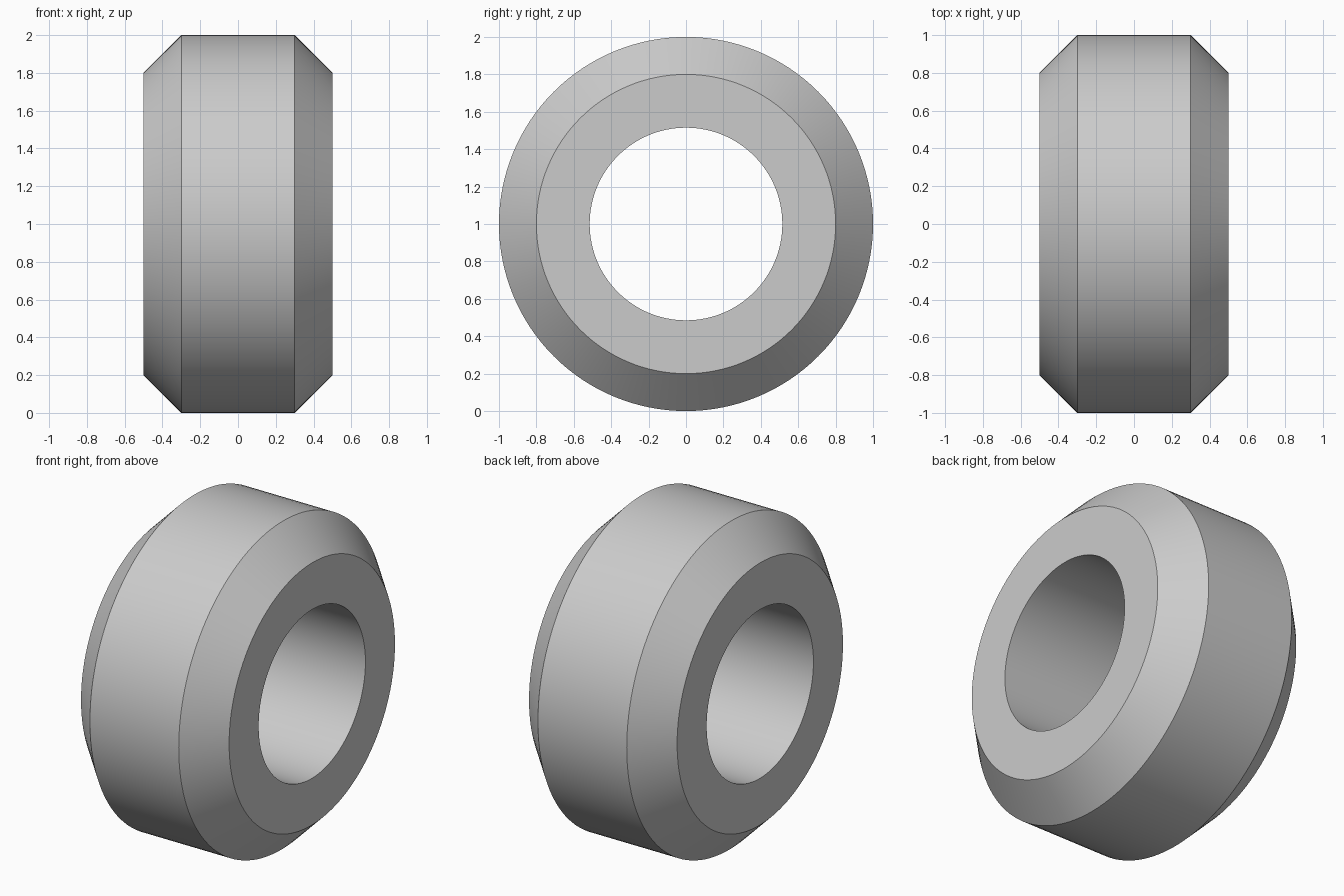
import bpy
import bmesh
import math
from mathutils import Matrix, Vector

# Remove the default cube only
cube = bpy.data.objects.get("Cube")
if cube:
    bpy.data.objects.remove(cube, do_unlink=True)

SEGMENTS = 128
OUTER, SHOULDER, BORE = 1.0, 0.8, 0.515
HALF_WIDTH, HALF_TREAD = 0.5, 0.3

# Plain grey material
grey = bpy.data.materials.new("light grey")
grey.use_nodes = True
colour = (0.6, 0.6, 0.6, 1.0)
grey.diffuse_color = colour
grey.node_tree.nodes["Principled BSDF"].inputs["Base Color"].default_value = colour

# Half cross-section as (x, radius), mirrored into a closed loop
half = [(HALF_WIDTH, BORE), (HALF_WIDTH, SHOULDER), (HALF_TREAD, OUTER)]
profile = half + [(-x, r) for x, r in reversed(half)]

# Chamfered ring: revolve the profile about the x axis
bm = bmesh.new()
rings = []
for i in range(SEGMENTS):
    turn = Matrix.Rotation(math.tau * i / SEGMENTS, 3, 'X')
    rings.append([bm.verts.new(turn @ Vector((x, 0, r))) for x, r in profile])
for i, ring in enumerate(rings):
    following = rings[(i + 1) % SEGMENTS]
    for j in range(len(profile)):
        k = (j + 1) % len(profile)
        bm.faces.new((ring[j], ring[k], following[k], following[j]))
bmesh.ops.recalc_face_normals(bm, faces=bm.faces)

mesh = bpy.data.meshes.new("chamfered_ring")
bm.to_mesh(mesh)
bm.free()
mesh.materials.append(grey)
ring_object = bpy.data.objects.new("chamfered_ring", mesh)
ring_object.location.z = OUTER
bpy.context.collection.objects.link(ring_object)

# Smooth round surfaces with crisp chamfer edges
bpy.ops.object.select_all(action='DESELECT')
ring_object.select_set(True)
bpy.context.view_layer.objects.active = ring_object
bpy.ops.object.shade_smooth_by_angle(angle=math.radians(30))
